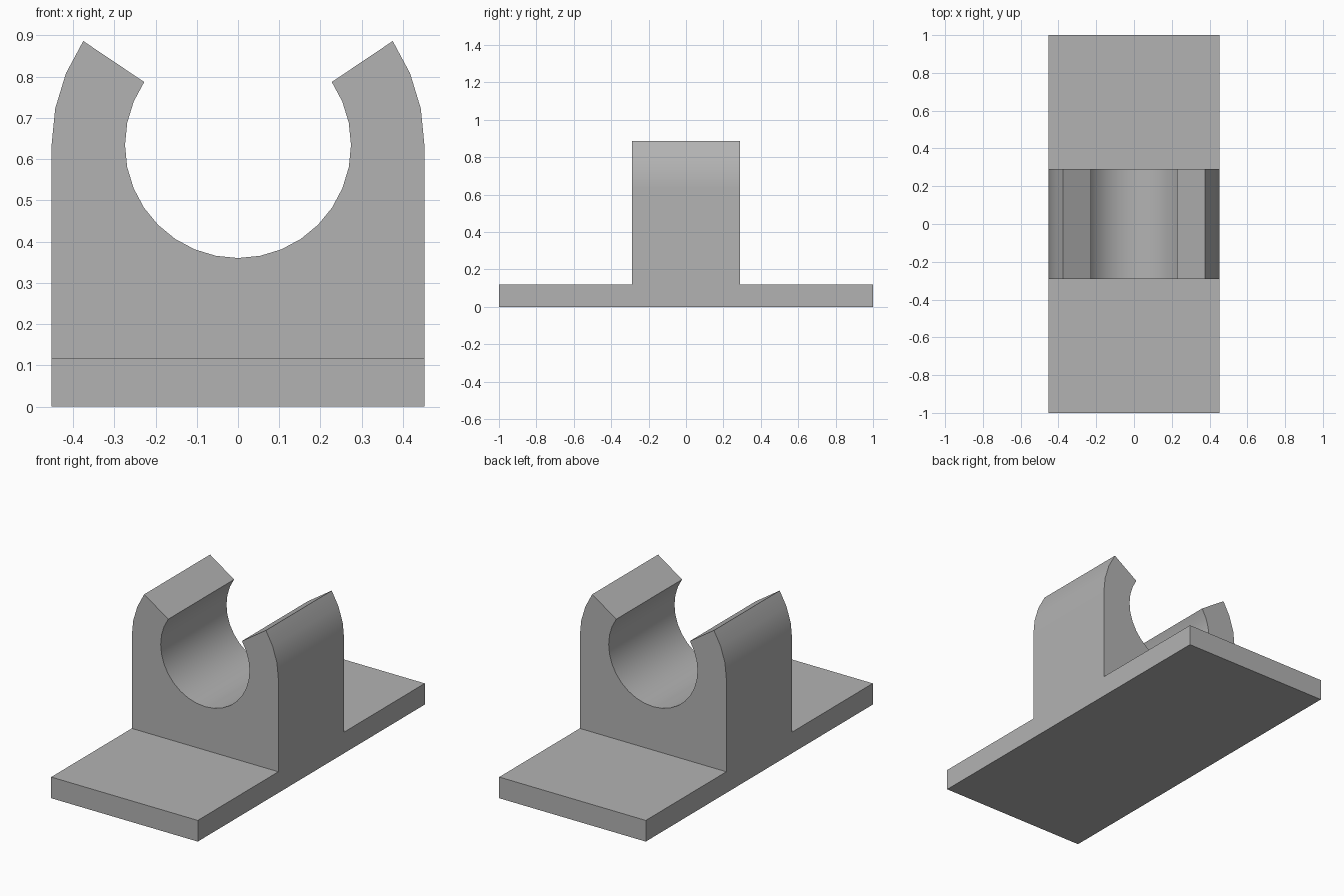
import bpy
import bmesh
from math import cos, sin, radians
from mathutils import Vector

if "Cube" in bpy.data.objects:
    bpy.data.objects.remove(bpy.data.objects["Cube"], do_unlink=True)

HALF_WIDTH, HALF_LENGTH, HALF_CLIP = 0.452, 1.0, 0.29
BASE_HEIGHT, BORE_Z, BORE_RADIUS = 0.118, 0.634, 0.274
MOUTH_ANGLE = 33.9

grey = bpy.data.materials.new("plain grey")
grey.use_nodes = True
colour = (0.45, 0.45, 0.45, 1)
grey.diffuse_color = colour
grey.node_tree.nodes["Principled BSDF"].inputs["Base Color"].default_value = colour


def extrude_profile(name, points, direction):
    """Extrude a closed outline equally to both sides along direction."""
    direction = Vector(direction)
    bm = bmesh.new()
    face = bm.faces.new([bm.verts.new(Vector(p) - direction) for p in points])
    extruded = bmesh.ops.extrude_face_region(bm, geom=[face])["geom"]
    verts = [v for v in extruded if isinstance(v, bmesh.types.BMVert)]
    bmesh.ops.translate(bm, verts=verts, vec=direction * 2)
    bmesh.ops.recalc_face_normals(bm, faces=bm.faces)
    mesh = bpy.data.meshes.new(name)
    bm.to_mesh(mesh)
    bm.free()
    mesh.materials.append(grey)
    obj = bpy.data.objects.new(name, mesh)
    bpy.context.collection.objects.link(obj)
    return obj


def arc(radius, start, end, steps):
    angles = [radians(start + (end - start) * i / steps) for i in range(steps + 1)]
    return [(radius * cos(a), 0, BORE_Z + radius * sin(a)) for a in angles]


# Front outline: straight sides, rounded shoulders and an open round bore
outline = [(-HALF_WIDTH, 0, -0.1), (HALF_WIDTH, 0, -0.1)]
outline += arc(HALF_WIDTH, 0, MOUTH_ANGLE, 3)
outline += arc(BORE_RADIUS, MOUTH_ANGLE, -180 - MOUTH_ANGLE, 22)
outline += arc(HALF_WIDTH, 180 - MOUTH_ANGLE, 180, 3)
bracket = extrude_profile("clip_bracket", outline, (0, 1.2, 0))

# Side outline: flat base plate with the raised clip in the middle
half = [(HALF_LENGTH, 0), (HALF_LENGTH, BASE_HEIGHT), (HALF_CLIP, BASE_HEIGHT), (HALF_CLIP, 1)]
side = [(0, y, z) for y, z in half] + [(0, -y, z) for y, z in reversed(half)]
side_cutter = extrude_profile("side_cutter", side, (0.6, 0, 0))
side_cutter.hide_render = True

# Keep the shape shared by both outlines
cut = bracket.modifiers.new("side shape", "BOOLEAN")
cut.operation = "INTERSECT"
cut.solver = "EXACT"
cut.object = side_cutter
bpy.ops.object.select_all(action="DESELECT")
bracket.select_set(True)
bpy.context.view_layer.objects.active = bracket
bpy.ops.object.modifier_apply(modifier=cut.name)
bpy.data.objects.remove(side_cutter, do_unlink=True)

# Smooth bore and shoulders, crisp flat walls
bpy.ops.object.shade_smooth_by_angle(angle=radians(30))
weighted = bracket.modifiers.new("flat walls", "WEIGHTED_NORMAL")
weighted.keep_sharp = True
